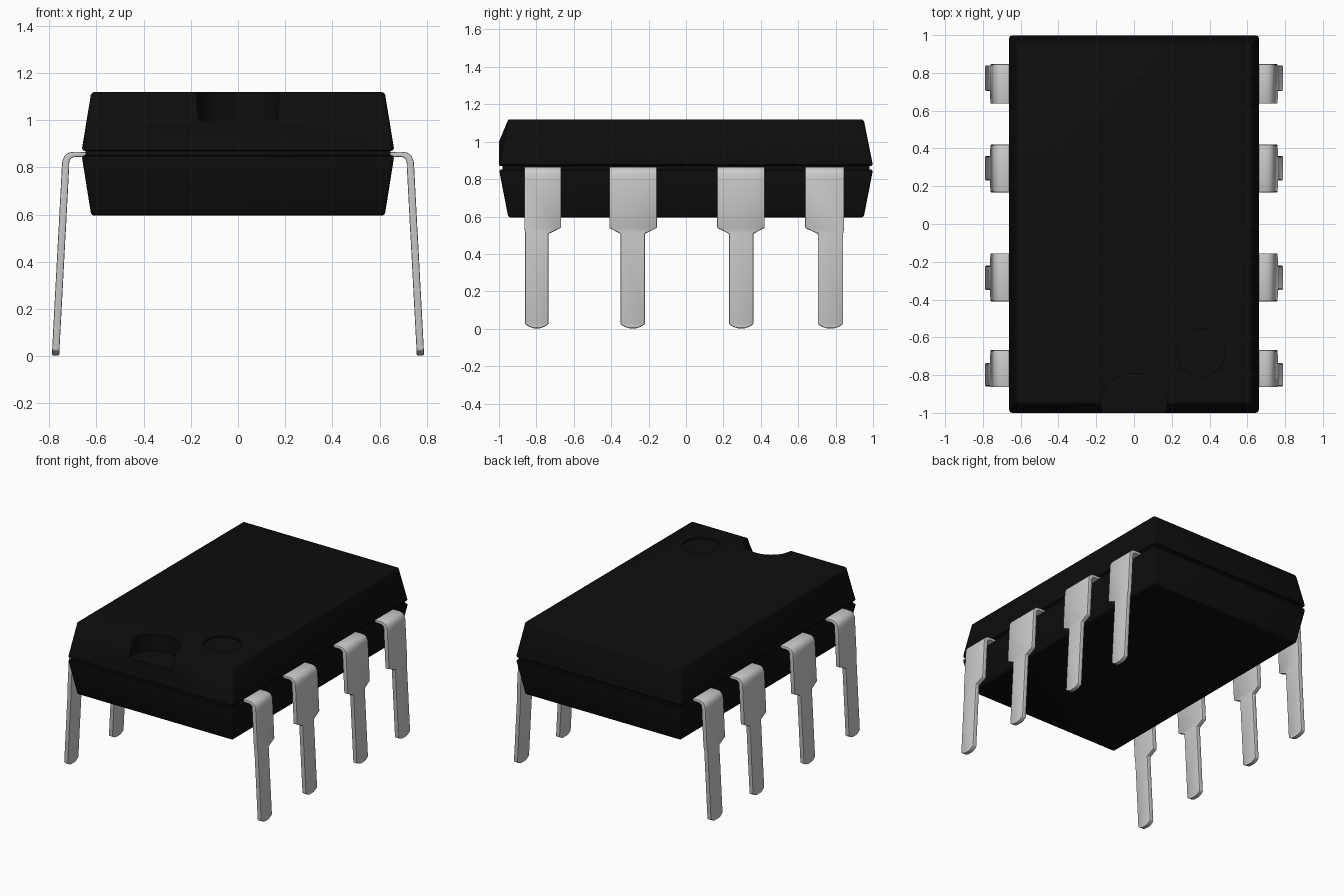
import bpy, bmesh, math
from mathutils import Vector

if "Cube" in bpy.data.objects:
    bpy.data.objects.remove(bpy.data.objects["Cube"])

black = bpy.data.materials.new("black_plastic")
black.diffuse_color = (0.004, 0.004, 0.004, 1)
black.use_nodes = True
black.node_tree.nodes["Principled BSDF"].inputs["Base Color"].default_value = black.diffuse_color


def make_object(name, bm, mat=None):
    bmesh.ops.recalc_face_normals(bm, faces=bm.faces[:])
    me = bpy.data.meshes.new(name)
    bm.to_mesh(me)
    bm.free()
    ob = bpy.data.objects.new(name, me)
    bpy.context.collection.objects.link(ob)
    if mat:
        me.materials.append(mat)
    return ob


def activate(ob):
    bpy.ops.object.select_all(action='DESELECT')
    ob.select_set(True)
    bpy.context.view_layer.objects.active = ob


def apply_all(ob):
    activate(ob)
    for m in list(ob.modifiers):
        bpy.ops.object.modifier_apply(modifier=m.name)


def bevel(ob, width, segments, angle):
    m = ob.modifiers.new("bevel", 'BEVEL')
    m.width, m.segments = width, segments
    m.limit_method, m.angle_limit = 'ANGLE', math.radians(angle)


def smooth(ob, angle=30):
    activate(ob)
    bpy.ops.object.shade_smooth_by_angle(angle=math.radians(angle))


def rect(x, y, z):
    return [(sx * x, sy * y, z) for sx in (-1, 1) for sy in (-1, 1)]


def hull(name, points):
    bm = bmesh.new()
    for p in points:
        bm.verts.new(p)
    bmesh.ops.convex_hull(bm, input=bm.verts[:])
    bmesh.ops.dissolve_limit(bm, angle_limit=0.01, verts=bm.verts[:], edges=bm.edges[:])
    return make_object(name, bm, black)


def cutter(name, x, y, rx, ry, z0, z1):
    bm = bmesh.new()
    bmesh.ops.create_cone(bm, cap_ends=True, segments=40, radius1=1, radius2=1, depth=1)
    for v in bm.verts:
        v.co = (x + v.co.x * rx, y + v.co.y * ry, z0 if v.co.z < 0 else z1)
    ob = make_object(name, bm, black)
    ob.hide_render = True
    return ob


# Body halves; the upper front swells out to meet the notch floor
upper = hull("body_upper", rect(0.663, 1.0, 0.87) + rect(0.622, 0.95, 1.12)
             + [(-0.17, -1.0, 1.0), (0.17, -1.0, 1.0)])
lower = hull("body_lower", rect(0.622, 0.95, 0.595) + rect(0.663, 1.0, 0.852))
seam = hull("body_seam", rect(0.647, 0.982, 0.83) + rect(0.647, 0.982, 0.89))
bevel(upper, 0.014, 3, 35)
bevel(lower, 0.014, 3, 35)

# End notch and pin-one dimple
cutters = [cutter("notch_cutter", 0, -0.95, 0.175, 0.16, 0.998, 1.3),
           cutter("dimple_cutter", 0.355, -0.68, 0.125, 0.125, 1.105, 1.3)]
for c in cutters:
    m = upper.modifiers.new("cut", 'BOOLEAN')
    m.operation, m.solver, m.object = 'DIFFERENCE', 'EXACT', c
for ob in (upper, lower):
    apply_all(ob)
    smooth(ob)
for c in cutters:
    bpy.data.objects.remove(c)

# Leg side profile: centre x, z, half thickness, narrowing (0 wide, 1 narrow), tip inset
PROFILE = [(0.62, 0.855, 0.010, 0, 0), (0.695, 0.855, 0.011, 0, 0),
           (0.712, 0.851, 0.013, 0, 0), (0.724, 0.841, 0.014, 0, 0),
           (0.730, 0.825, 0.015, 0, 0), (0.7315, 0.80, 0.0155, 0, 0),
           (0.745, 0.54, 0.0155, 0, 0), (0.747, 0.508, 0.0155, 1, 0),
           (0.7725, 0.025, 0.0155, 1, 0), (0.7732, 0.011, 0.0155, 1, 0.022),
           (0.7735, 0.003, 0.0155, 1, 0.045)]


def leg(name, side, wide, narrow):
    bm = bmesh.new()
    rings = []
    for i, (x, z, h, t, inset) in enumerate(PROFILE):
        a, b = PROFILE[max(i - 1, 0)], PROFILE[min(i + 1, len(PROFILE) - 1)]
        d = Vector((b[0] - a[0], b[1] - a[1])).normalized()
        nx, nz = -d.y * h, d.x * h
        y0 = wide[0] + (narrow[0] - wide[0]) * t + inset
        y1 = wide[1] + (narrow[1] - wide[1]) * t - inset
        rings.append([bm.verts.new((side * (x + s * nx), y, z + s * nz))
                      for s, y in ((1, y0), (1, y1), (-1, y1), (-1, y0))])
    for r, q in zip(rings, rings[1:]):
        for k in range(4):
            bm.faces.new((r[k], r[(k + 1) % 4], q[(k + 1) % 4], q[k]))
    bm.faces.new(rings[0])
    bm.faces.new(rings[-1])
    ob = make_object(name, bm)
    bevel(ob, 0.005, 2, 50)
    apply_all(ob)
    smooth(ob)


# Four legs per side; end legs step in on their inner edge only
LEGS = [((-0.864, -0.668), (-0.860, -0.735)), ((-0.41, -0.155), (-0.35, -0.22)),
        ((0.167, 0.42), (0.23, 0.36)), ((0.637, 0.846), (0.705, 0.84))]
for side, label in ((-1, "left"), (1, "right")):
    for i, (wide, narrow) in enumerate(LEGS):
        leg(f"leg_{label}_{i + 1}", side, wide, narrow)
